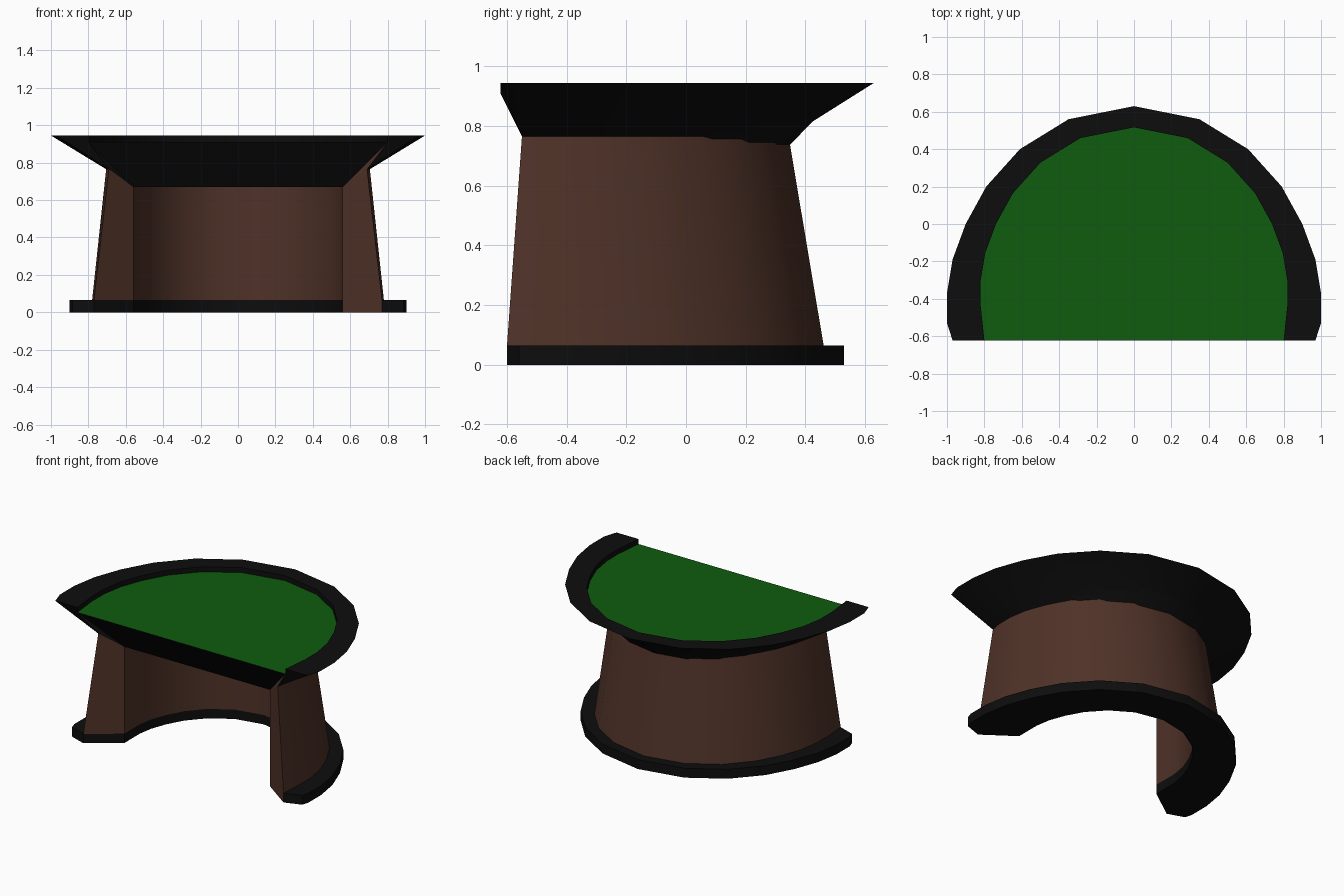
import bpy, bmesh, math

if "Cube" in bpy.data.objects:
    bpy.data.objects.remove(bpy.data.objects["Cube"])


def material(name, rgb):
    m = bpy.data.materials.new(name)
    m.diffuse_color = (*rgb, 1)
    m.use_nodes = True
    m.node_tree.nodes["Principled BSDF"].inputs["Base Color"].default_value = m.diffuse_color
    return m


BLACK = material("black trim", (0.004, 0.004, 0.0043))
BROWN = material("brown leather", (0.078, 0.032, 0.021))
GREEN = material("green felt", (0.0048, 0.108, 0.0048))

# Right half of the table outline, from the back middle to the front end
HALF = [(0, .63), (.35, .56), (.61, .40), (.79, .20), (.90, 0),
        (.97, -.19), (1, -.37), (1, -.53)]


def ring(scale, shift, end, z):
    """Open horseshoe outline, left end to right end, at one height."""
    right = [(x * scale, y * scale + shift, z) for x, y in HALF] + [(*end, z)]
    left = [(-x, y, z) for x, y, z in right[:0:-1]]
    return left + right


def inner(z):
    return ring(.56, -.07, (.56, -.45), z)


def foot(z):
    return ring(.78, -.03, (.77, -.6), z)


def plinth(z):
    return ring(.9, -.037, (.885, -.56), z)


def lip(z):
    return ring(.82, 0, (.8, -.622), z)


neck = ring(.705, -.1, (.69, -.55), .765)
brim = ring(1, 0, (.97, -.622), .945)


def finish(name, bm, mats):
    bmesh.ops.recalc_face_normals(bm, faces=bm.faces)
    me = bpy.data.meshes.new(name)
    bm.to_mesh(me)
    bm.free()
    ob = bpy.data.objects.new(name, me)
    bpy.context.collection.objects.link(ob)
    for m in mats:
        me.materials.append(m)
    bpy.ops.object.select_all(action='DESELECT')
    ob.select_set(True)
    bpy.context.view_layer.objects.active = ob
    bpy.ops.object.shade_smooth_by_angle(angle=math.radians(30))
    return ob


def sweep(name, rings, mats, caps, brown_cap=None):
    """Closed profile swept round the horseshoe, with end caps."""
    bm = bmesh.new()
    rows = [[bm.verts.new(p) for p in r] for r in rings]
    for a, b in zip(rows, rows[1:] + rows[:1]):
        for i in range(len(a) - 1):
            bm.faces.new((a[i], a[i + 1], b[i + 1], b[i]))
    for cap in caps:
        bm.faces.new([rows[k][0] for k in cap])
        f = bm.faces.new([rows[k][-1] for k in cap])
        if cap == brown_cap:
            f.material_index = 1
    return finish(name, bm, mats)


# Base strip; on the right the leather end runs down to the floor
sweep("base", [inner(0), foot(0), plinth(0), plinth(.065), foot(.065), inner(.065)],
      [BLACK, BROWN], [(0, 1, 4, 5), (1, 2, 3, 4)], (0, 1, 4, 5))

# Leather body wall
sweep("body", [inner(.065), foot(.065), neck, inner(.67)], [BROWN], [(0, 1, 2, 3)])

# Flared arm-rest rim
sweep("rim", [neck, brim, lip(.945), lip(.91), inner(.67)],
      [BLACK, BROWN], [(0, 1, 2, 3), (0, 3, 4)], (0, 3, 4))

# Table tray: black underside and slanted front, green playing surface
bm = bmesh.new()
top = [bm.verts.new(p) for p in lip(.91)]
low = [bm.verts.new(p) for p in inner(.67)]
n = len(top)
for i in range(n):
    j = (i + 1) % n
    bm.faces.new((top[i], top[j], low[j], low[i]))
bm.faces.new(low)
bm.faces.new(top).material_index = 1
finish("table_top", bm, [BLACK, GREEN])
